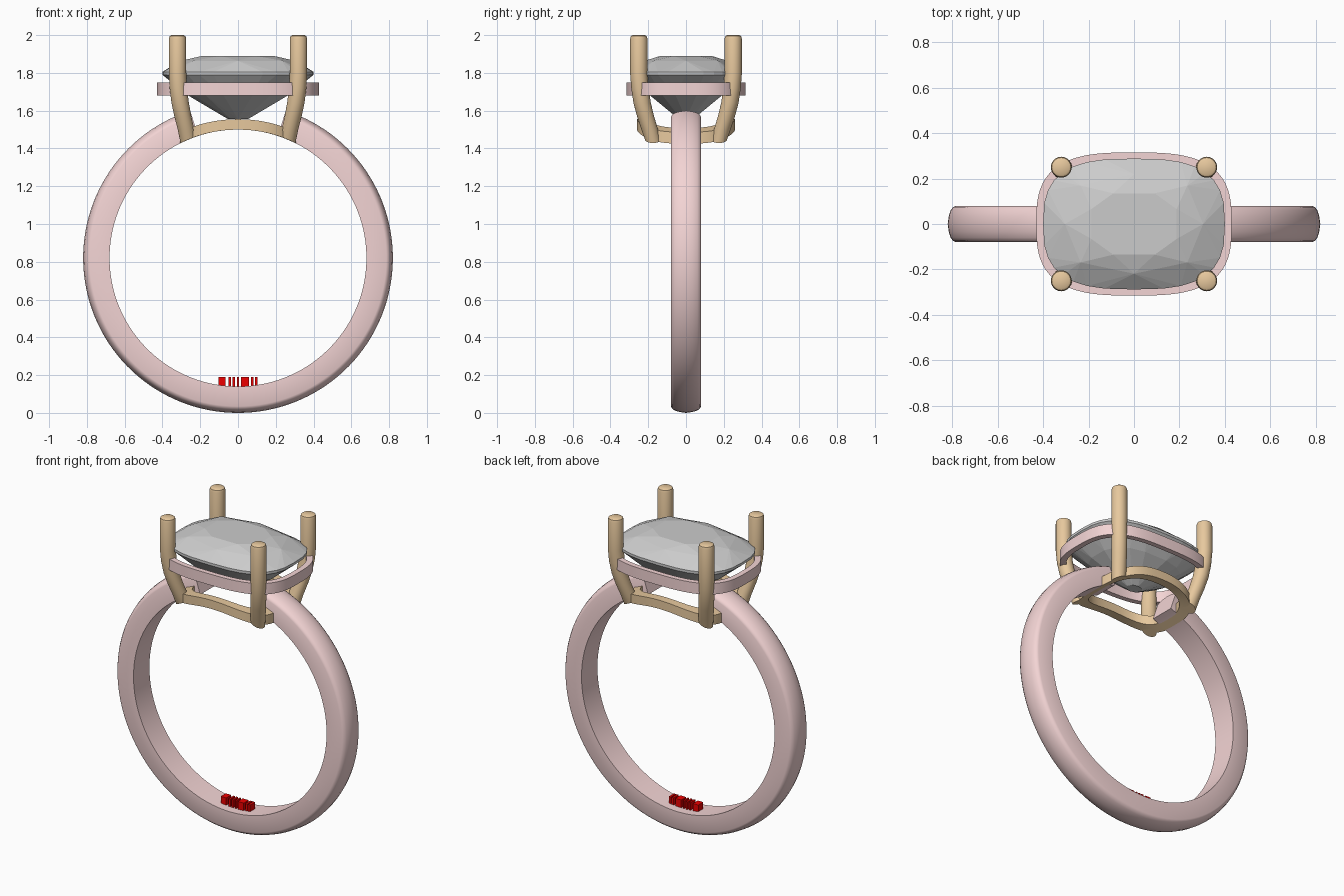
import bpy, bmesh, math
from mathutils import Vector

if "Cube" in bpy.data.objects:
    bpy.data.objects.remove(bpy.data.objects["Cube"])

CZ = 0.82          # height of the band centre
INNER = 0.68       # finger hole radius


def material(name, rgb):
    m = bpy.data.materials.new(name)
    m.diffuse_color = (*rgb, 1)
    m.use_nodes = True
    m.node_tree.nodes["Principled BSDF"].inputs["Base Color"].default_value = m.diffuse_color
    return m


PINK = material("rose_metal", (0.9, 0.66, 0.66))
GOLD = material("gold_metal", (0.80, 0.58, 0.34))
RED = material("red_inlay", (0.85, 0.0, 0.0))


def finish(name, bm, mat=None, smooth=True):
    bmesh.ops.recalc_face_normals(bm, faces=bm.faces)
    me = bpy.data.meshes.new(name)
    bm.to_mesh(me)
    bm.free()
    ob = bpy.data.objects.new(name, me)
    bpy.context.collection.objects.link(ob)
    if mat:
        me.materials.append(mat)
    if smooth:
        bpy.ops.object.select_all(action='DESELECT')
        ob.select_set(True)
        bpy.context.view_layer.objects.active = ob
        bpy.ops.object.shade_smooth_by_angle(angle=math.radians(35))
    return ob


def loft(name, rings, mat, closed=False):
    """Skin a list of equal closed sections; cap the ends unless it loops."""
    bm = bmesh.new()
    vs = [[bm.verts.new(p) for p in r] for r in rings]
    n = len(vs[0])
    for i in range(len(vs) if closed else len(vs) - 1):
        a, b = vs[i], vs[(i + 1) % len(vs)]
        for j in range(n):
            k = (j + 1) % n
            bm.faces.new((a[j], a[k], b[k], b[j]))
    if not closed:
        bm.faces.new(vs[0])
        bm.faces.new(vs[-1])
    return finish(name, bm, mat)


def cushion(a, b, t, n=3.0):
    """Point on a rounded-rectangle outline."""
    c, s = math.cos(t), math.sin(t)
    return (a * math.copysign(abs(c) ** (2 / n), c),
            b * math.copysign(abs(s) ** (2 / n), s))


def arc_z(x, r):
    return CZ + math.sqrt(r * r - x * x)


def turns(n, offset=0.0):
    return [2 * math.pi * (i + offset) / n for i in range(n)]


# Band: domed section swept round, open under the setting
half = [(INNER, 0.08), (0.785, 0.08), (0.797, 0.074), (0.807, 0.06), (0.815, 0.035)]
section = half + [(0.82, 0)] + [(r, -y) for r, y in reversed(half)]
rings = []
gap = math.radians(18)
for i in range(121):
    a = gap + (2 * math.pi - 2 * gap) * i / 120
    rings.append([(r * math.sin(a), y, CZ + r * math.cos(a)) for r, y in section])
loft("band", rings, PINK)

# Halo: flat cushion collar under the stone
rings = []
for t in turns(96):
    o, i = cushion(0.43, 0.315, t), cushion(0.395, 0.283, t)
    rings.append([(*o, 1.68), (*o, 1.75), (*i, 1.75), (*i, 1.68)])
loft("halo_collar", rings, PINK, closed=True)

# Base rail: cushion loop bent to follow the finger hole
rings = []
for t in turns(96):
    o, i = cushion(0.31, 0.26, t), cushion(0.255, 0.205, t)
    rings.append([(*p, arc_z(p[0], r)) for p, r in
                  ((o, INNER), (o, 0.735), (i, 0.735), (i, INNER))])
loft("base_rail", rings, GOLD, closed=True)

# Prongs: (x, y, z, radius) path, mirrored to the four corners
path = [(0.262, 0.175, 1.45, 0.042), (0.275, 0.192, 1.50, 0.044),
        (0.292, 0.214, 1.57, 0.045), (0.306, 0.232, 1.64, 0.046),
        (0.316, 0.244, 1.72, 0.046), (0.32, 0.25, 1.80, 0.046),
        (0.32, 0.25, 1.98, 0.046), (0.32, 0.25, 1.994, 0.042), (0.32, 0.25, 2.0, 0.033)]
for sx, fx in ((1, "right"), (-1, "left")):
    for sy, fy in ((1, "back"), (-1, "front")):
        rings = []
        for k, (x, y, z, r) in enumerate(path):
            ring = []
            for t in turns(24):
                px, py = x + r * math.cos(t), y + r * math.sin(t)
                pz = arc_z(px, INNER) if k == 0 else z
                ring.append((sx * px, sy * py, pz))
            rings.append(ring)
        loft(f"prong_{fy}_{fx}", rings, GOLD)

# Gemstone: convex hull of table, crown, girdle and pavilion points
bm = bmesh.new()
# (scale, z, count, angular offset)
for s, z, n, off in ((0.50, 1.89, 8, 0.5), (0.76, 1.864, 8, 0.0),
                     (1.0, 1.806, 32, 0.0), (1.0, 1.79, 32, 0.0),
                     (0.69, 1.685, 16, 0.5), (0.13, 1.555, 8, 0.0)):
    for t in turns(n, off):
        p = cushion(0.40, 0.288, t, 2.0 + 0.9 * min(1, s))
        bm.verts.new((p[0] * s, p[1] * s, z))
res = bmesh.ops.convex_hull(bm, input=bm.verts)
loose = [v for v in bm.verts if not v.link_faces]
bmesh.ops.delete(bm, geom=loose, context='VERTS')
bmesh.ops.dissolve_limit(bm, angle_limit=0.01, verts=bm.verts, edges=bm.edges)
finish("gemstone", bm, smooth=False)

# Red inlay: row of small raised blocks inside the bottom of the band
bm = bmesh.new()
for x, w in ((-0.085, 0.038), (-0.043, 0.012), (-0.022, 0.012), (0.0, 0.01),
             (0.037, 0.042), (0.076, 0.014), (0.096, 0.014)):
    vs = bmesh.ops.create_cube(bm, size=1)["verts"]
    for v in vs:
        v.co = Vector((x + v.co.x * w, v.co.y * 0.05, 0.162 + v.co.z * 0.056))
finish("red_inlay_blocks", bm, RED, smooth=False)
